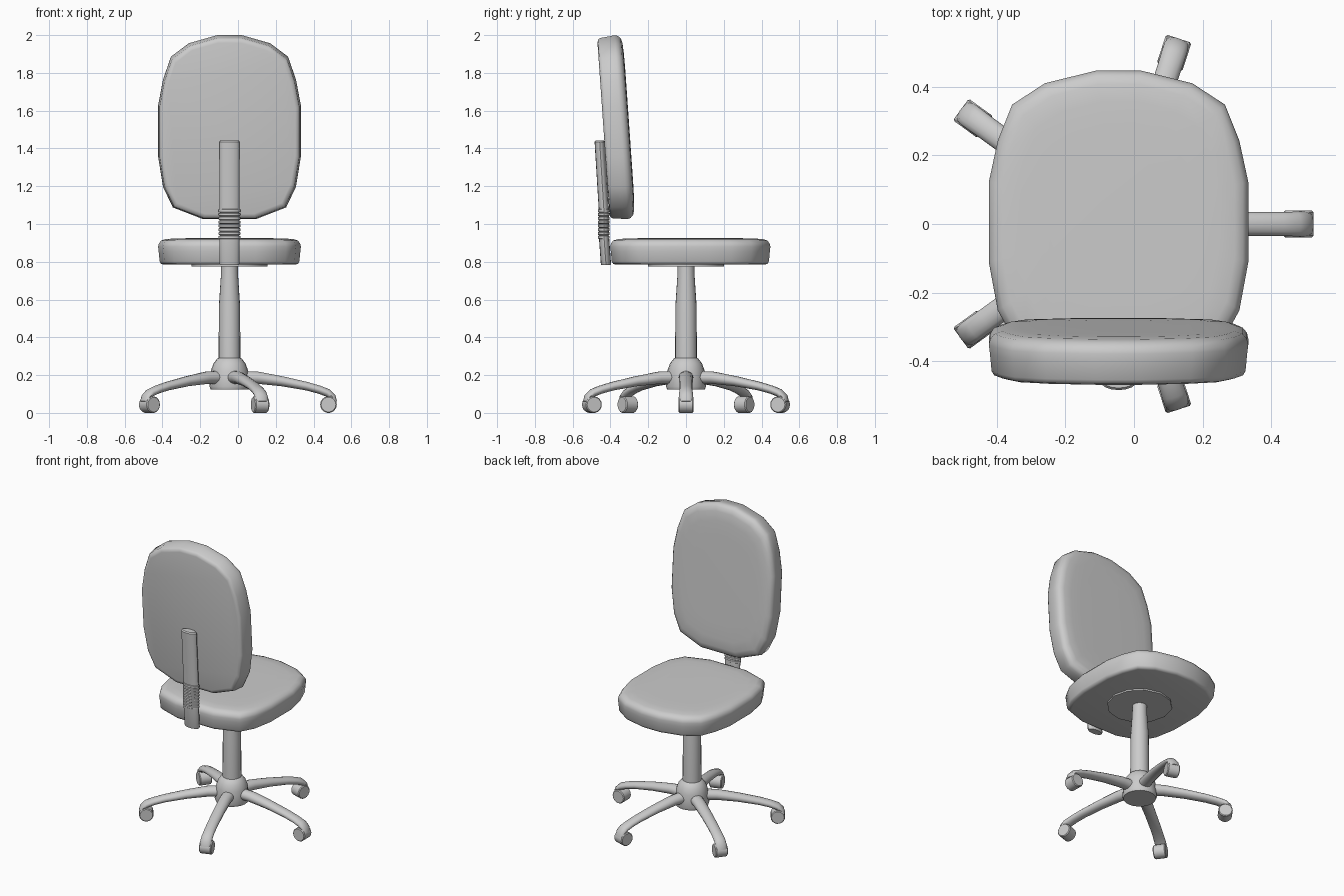
import bpy, bmesh
from math import sin, cos, pi, radians
from mathutils import Vector, Matrix

if "Cube" in bpy.data.objects:
    bpy.data.objects.remove(bpy.data.objects["Cube"])

CX = -0.045  # x of the chair's axis


def loft(name, rings, angle=35):
    """Skin a list of closed rings (equal point counts) and cap both ends."""
    bm = bmesh.new()
    rows = [[bm.verts.new(p) for p in ring] for ring in rings]
    n = len(rows[0])
    for a, b in zip(rows, rows[1:]):
        for i in range(n):
            j = (i + 1) % n
            bm.faces.new((a[i], a[j], b[j], b[i]))
    bm.faces.new(rows[0][::-1])
    bm.faces.new(rows[-1])
    bmesh.ops.recalc_face_normals(bm, faces=bm.faces)
    me = bpy.data.meshes.new(name)
    bm.to_mesh(me)
    bm.free()
    for p in me.polygons:
        p.use_smooth = True
    me.set_sharp_from_angle(angle=radians(angle))
    ob = bpy.data.objects.new(name, me)
    bpy.context.collection.objects.link(ob)
    return ob


def ellipse(center, u, v, n):
    """Ring of n points around center spanned by half-axes u and v."""
    c, u, v = Vector(center), Vector(u), Vector(v)
    return [c + u * cos(2 * pi * i / n) + v * sin(2 * pi * i / n) for i in range(n)]


def lathe(name, profile, n=20):
    return loft(name, [ellipse((CX, 0, z), (r, 0, 0), (0, r, 0), n) for r, z in profile])


# Cushion outline (right half, front to rear, relative to its middle)
half = [(0.066, 0.424), (0.215, 0.387), (0.31, 0.325), (0.352, 0.22), (0.378, 0.10),
        (0.378, -0.135), (0.352, -0.275), (0.30, -0.37), (0.14, -0.424)]
outline = half + [(-x, y) for x, y in reversed(half)]
# Cushion side profile: inset from the outline, height as a share of thickness
side = [(0.03, 0.0), (0.015, 0.03), (0.008, 0.12), (0.003, 0.5), (0.0, 0.68), (0.004, 0.80),
        (0.016, 0.91), (0.04, 0.965), (0.09, 0.99), (0.17, 1.0)]


def cushion(name, thick, place):
    rings = []
    for inset, h in side:
        sx, sy = 1 - inset / 0.378, 1 - inset / 0.424
        rings.append([place(x * sx, y * sy, h * thick) for x, y in outline])
    loft(name, rings, 50)


# Seat and tilted backrest share the same cushion shape
cushion("seat", 0.14, lambda x, y, z: Vector((CX + x, 0.023 + y, 0.785 + z)))
T = radians(4)
K = 0.488 / 0.424
cushion("backrest", 0.137, lambda x, y, z: Vector((
    CX + x, -0.437 - y * K * sin(T) + z * cos(T), 1.506 + y * K * cos(T) + z * sin(T))))

# Mounting plate under the seat
lathe("seat_plate", [(0.2, 0.775), (0.2, 0.80)], 12)

# Column with narrower upper end, and domed hub
lathe("column", [(0.058, 0.26), (0.056, 0.57), (0.046, 0.72), (0.044, 0.79)])
lathe("hub", [(0.10, 0.125), (0.106, 0.14), (0.100, 0.19), (0.098, 0.225), (0.085, 0.262),
              (0.066, 0.286), (0.05, 0.295)])


# Back support: flat oval bar in upper and lower pieces
def bar(name, path):
    loft(name, [ellipse((CX, y, z), (w, 0, 0), (0, d, 0), 16) for y, z, w, d in path])


bar("back_bar_upper", [(-0.434, 1.06, 0.054, 0.027), (-0.457, 1.435, 0.054, 0.027),
                       (-0.457, 1.442, 0.047, 0.021)])
bar("back_bar_lower", [(-0.424, 0.782, 0.050, 0.024), (-0.424, 0.79, 0.054, 0.027),
                       (-0.434, 0.93, 0.054, 0.027)])
# Ribbed sleeve between them
ribs = []
for i in range(8):
    z = 0.92 + i * 0.02
    ribs += [(-0.435, z, 0.050, 0.025), (-0.435, z + 0.004, 0.057, 0.031),
             (-0.435, z + 0.016, 0.057, 0.031), (-0.435, z + 0.02, 0.050, 0.025)]
bar("back_bar_sleeve", ribs)

# Five legs with wheels; path gives radius, height, tilt, half width, half thickness
leg_path = [(0.05, 0.188, 8, 0.040, 0.036), (0.15, 0.186, 10, 0.038, 0.033),
            (0.28, 0.167, 12, 0.036, 0.027), (0.41, 0.141, 14, 0.035, 0.023),
            (0.475, 0.123, 18, 0.035, 0.022), (0.52, 0.106, 32, 0.036, 0.022),
            (0.546, 0.085, 55, 0.036, 0.018), (0.556, 0.06, 80, 0.034, 0.013)]
for k in range(5):
    M = Matrix.Translation((CX, 0, 0)) @ Matrix.Rotation(k * 2 * pi / 5, 4, 'Z')
    rings = []
    for r, z, a, w, t in leg_path:
        a = radians(a)
        rings.append(ellipse((r, 0, z), (0, w, 0), (t * sin(a), 0, t * cos(a)), 14))
    leg = loft(f"leg_{k + 1}", rings, 45)
    leg.data.transform(M)
    wheel = loft(f"wheel_{k + 1}", [ellipse((0.524, y, 0.044), (r, 0, 0), (0, 0, r), 18)
                                    for y, r in ((-0.039, 0.039), (-0.034, 0.044),
                                                 (0.034, 0.044), (0.039, 0.039))])
    wheel.data.transform(M)
